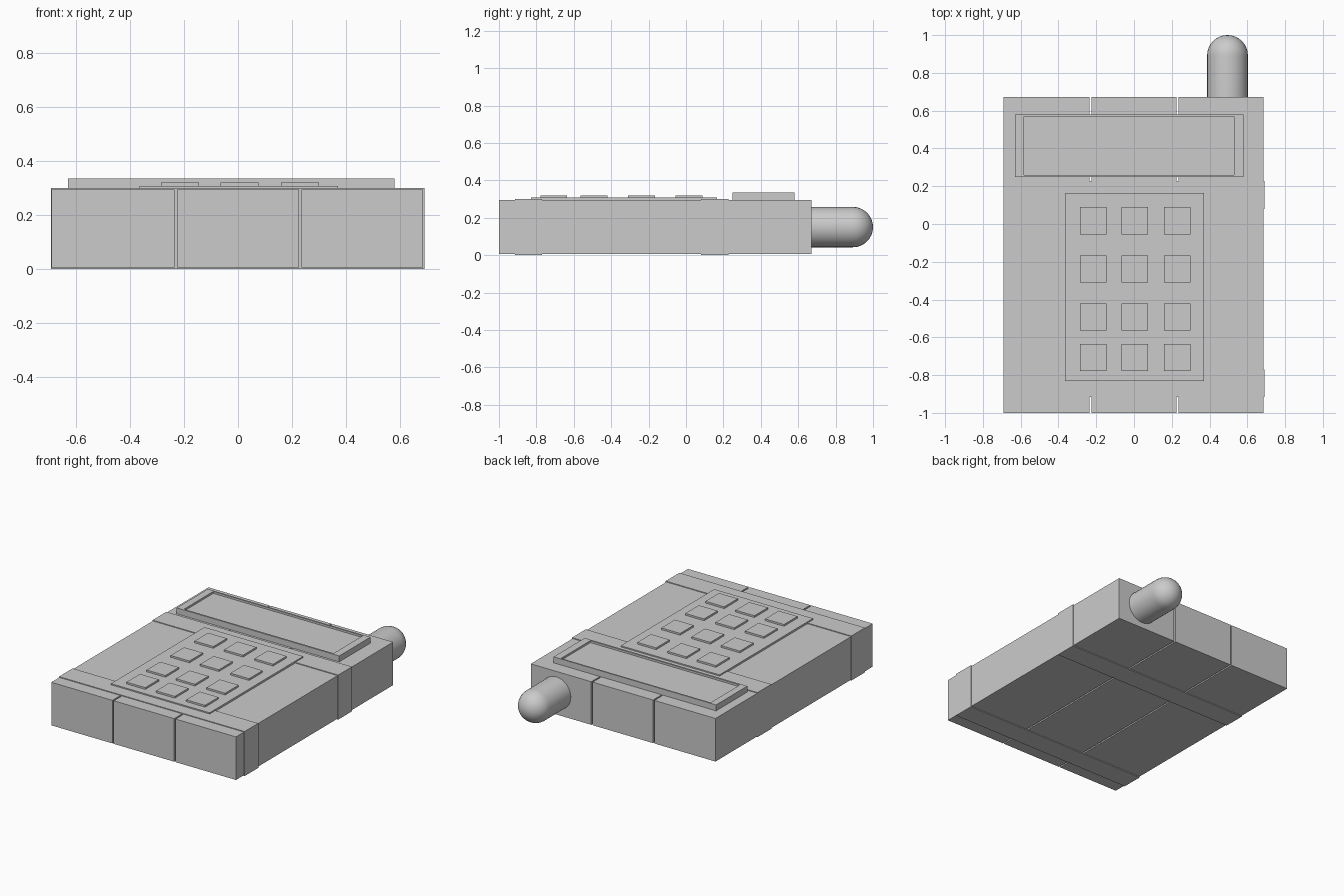
import bpy, bmesh, math
from mathutils import Matrix

if "Cube" in bpy.data.objects:
    bpy.data.objects.remove(bpy.data.objects["Cube"])


def finish(name, bm):
    bmesh.ops.recalc_face_normals(bm, faces=bm.faces)
    mesh = bpy.data.meshes.new(name)
    bm.to_mesh(mesh)
    bm.free()
    obj = bpy.data.objects.new(name, mesh)
    bpy.context.collection.objects.link(obj)
    return obj


def box_bm(x0, x1, y0, y1, z0, z1):
    bm = bmesh.new()
    bmesh.ops.create_cube(bm, size=1)
    bm.transform(Matrix.Translation(((x0 + x1) / 2, (y0 + y1) / 2, (z0 + z1) / 2))
                 @ Matrix.Diagonal((x1 - x0, y1 - y0, z1 - z0, 1)))
    return bm


def box(name, *bounds):
    return finish(name, box_bm(*bounds))


# Case: three long blocks with narrow open seams between them
for name, x0, x1 in (("case_left", -0.69, -0.235),
                     ("case_middle", -0.225, 0.225),
                     ("case_right", 0.235, 0.685)):
    box(name, x0, x1, -1.0, 0.672, 0.005, 0.295)

# Two thin bands that wrap round the case and tie the blocks together
for name, y0, y1 in (("lower_band", -0.915, -0.77), ("upper_band", 0.08, 0.227)):
    box(name, -0.692, 0.69, y0, y1, 0.0, 0.30)

# Screen: raised frame with a shallow inset panel
bm = box_bm(-0.63, 0.58, 0.248, 0.58, 0.24, 0.335)
bm.normal_update()
top = max(bm.faces, key=lambda f: f.calc_center_median().z)
inset = bmesh.ops.extrude_discrete_faces(bm, faces=[top])["faces"][0]
for v in inset.verts:
    v.co.x = -0.583 if v.co.x < 0 else 0.53
    v.co.y = 0.26 if v.co.y < 0.4 else 0.57
panel = bmesh.ops.extrude_discrete_faces(bm, faces=[inset])["faces"][0]
for v in panel.verts:
    v.co.z = 0.322
finish("screen", bm)

# Keypad plate and its twelve keys
box("keypad", -0.365, 0.37, -0.83, 0.165, 0.28, 0.308)
for row, y in enumerate((0.017, -0.238, -0.493, -0.707)):
    for col, x in enumerate((-0.215, 0.005, 0.23)):
        box(f"key_{row + 1}_{col + 1}", x - 0.07, x + 0.07,
            y - 0.072, y + 0.072, 0.30, 0.32)

# Antenna: round-tipped rod, revolved about its length
R, TIP, BASE = 0.108, 1.0, 0.62
profile = [(0, BASE), (R, BASE)]
profile += [(R * math.cos(a), TIP - R + R * math.sin(a))
            for a in (i * math.pi / 16 for i in range(8))] + [(0, TIP)]
bm = bmesh.new()
verts = [bm.verts.new((r, y, 0)) for r, y in profile]
edges = [bm.edges.new(pair) for pair in zip(verts, verts[1:])]
bmesh.ops.spin(bm, geom=verts + edges, cent=(0, 0, 0), axis=(0, 1, 0),
               angle=math.tau, steps=32, use_duplicate=False)
bmesh.ops.remove_doubles(bm, verts=bm.verts, dist=1e-4)
bm.transform(Matrix.Translation((0.495, 0, 0.15)))
antenna = finish("antenna", bm)
bpy.context.view_layer.objects.active = antenna
antenna.select_set(True)
bpy.ops.object.shade_smooth_by_angle(angle=math.radians(35))
